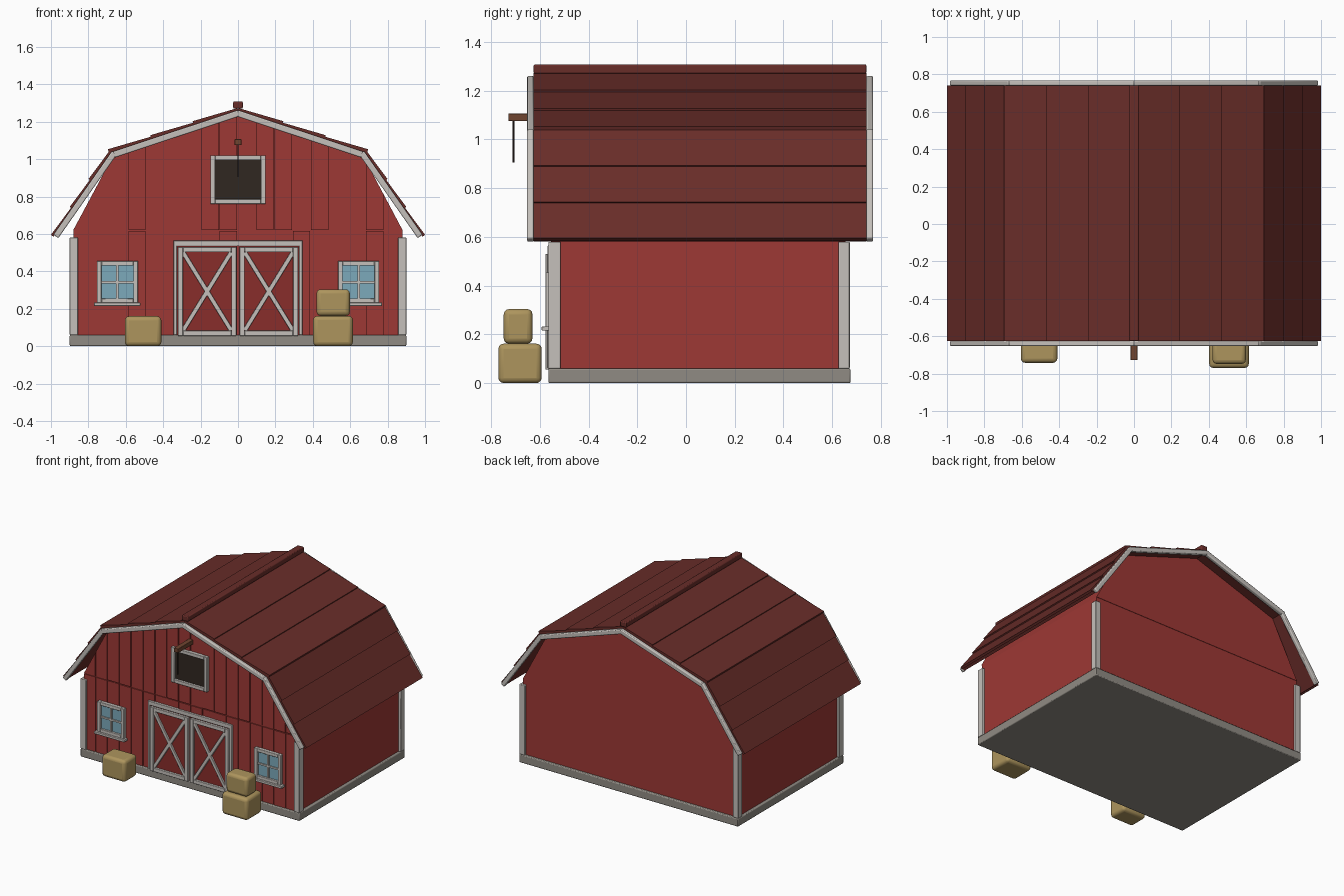
import bpy, bmesh, math, random
from mathutils import Vector

if "Cube" in bpy.data.objects:
    bpy.data.objects.remove(bpy.data.objects["Cube"])
random.seed(4)


def mat(name, r, g, b):
    m = bpy.data.materials.new(name)
    m.diffuse_color = (r, g, b, 1)
    m.use_nodes = True
    m.node_tree.nodes["Principled BSDF"].inputs["Base Color"].default_value = m.diffuse_color
    return m


RED = mat("barn_red", .34, .04, .035)
DOOR = mat("door_red", .25, .027, .024)
ROOF = mat("roof_red", .14, .026, .022)
TRIM = mat("trim", .56, .53, .50)
STONE = mat("stone", .28, .26, .23)
GLASS = mat("glass", .2, .4, .5)
DARK = mat("dark", .03, .02, .015)
WOOD = mat("wood", .16, .06, .03)
HAY = mat("hay", .42, .30, .11)


def prism(name, pts, y0, y1, m, bevel=0, mirror=False, segs=2):
    """Extrude an (x, z) outline from y0 to y1."""
    bm = bmesh.new()
    a = [bm.verts.new((x, y0, z)) for x, z in pts]
    b = [bm.verts.new((x, y1, z)) for x, z in pts]
    n = len(pts)
    bm.faces.new(a)
    bm.faces.new(b[::-1])
    for i in range(n):
        j = (i + 1) % n
        bm.faces.new((a[i], b[i], b[j], a[j]))
    bmesh.ops.recalc_face_normals(bm, faces=bm.faces)
    me = bpy.data.meshes.new(name)
    bm.to_mesh(me)
    bm.free()
    me.materials.append(m)
    o = bpy.data.objects.new(name, me)
    bpy.context.collection.objects.link(o)
    if bevel:
        bv = o.modifiers.new("bevel", 'BEVEL')
        bv.width, bv.segments = bevel, segs
        bpy.context.view_layer.objects.active = o
        o.select_set(True)
        bpy.ops.object.shade_smooth_by_angle(angle=math.radians(40))
        o.select_set(False)
    if mirror:
        o.modifiers.new("mirror", 'MIRROR').use_mirror_merge = False
    return o


def box(name, x0, x1, y0, y1, z0, z1, m, bevel=0, mirror=False, segs=2):
    return prism(name, [(x0, z0), (x1, z0), (x1, z1), (x0, z1)], y0, y1, m, bevel, mirror, segs)


def strip(name, p, q, lo, hi0, hi1, y0, y1, m, bevel=0):
    """Mirrored board along p-q, from offset lo to hi0 (at p) / hi1 (at q)."""
    p, q = Vector(p), Vector(q)
    d = (q - p).normalized()
    n = Vector((-d.y, d.x))
    pts = [p + n * lo, q + n * lo, q + n * hi1, p + n * hi0]
    return prism(name, [tuple(v) for v in pts], y0, y1, m, bevel, True)


def frame(name, x0, x1, z0, z1, w, y0, y1, mirror=True):
    """Four trim boards around a rectangle."""
    for a, b in ((x0, x0 + w), (x1 - w, x1)):
        box(name + "_side", a, b, y0, y1, z0, z1, TRIM, .003, mirror)
    for a, b in ((z0, z0 + w), (z1 - w, z1)):
        box(name + "_rail", x0 + w, x1 - w, y0, y1, a, b, TRIM, .003, mirror)


# Foundation, walls and gable body
F, B = -.545, .655
box("foundation", -.9, .9, -.565, .675, 0, .06, STONE, .006)
box("walls", -.88, .88, F, B, .06, .62, RED)
GABLE = [(.88, .62), (.665, 1.025), (0, 1.245)]
prism("gable", GABLE + [(-x, z) for x, z in GABLE[1::-1]], F, B + .003, RED)


def gable_z(x):
    x = abs(x)
    (x0, z0), (x1, z1), (x2, z2) = GABLE
    if x > x1:
        return z0 + (x0 - x) / (x0 - x1) * (z1 - z0)
    return z2 + x / x1 * (z1 - z2)


# Front planks with slightly uneven depth
N = 18
for i in range(N):
    x0 = -.88 + i * 1.76 / N
    x1 = x0 + 1.76 / N - .005
    box("wall_plank", x0, x1, F - random.uniform(.004, .009), F, .06, .615, RED)
    xs = [x1] + [k for k in (.665, -.665) if x0 < k < x1] + [x0]
    prism("gable_plank", [(x0, .622), (x1, .622)] + [(x, gable_z(x)) for x in xs],
          F - random.uniform(.006, .011), F, RED)

# Corner boards
box("front_corner_board", .855, .9, -.565, -.515, .06, .58, TRIM, .004, True)
box("back_corner_board", .855, .9, .625, .672, .06, .58, TRIM, .004, True)

# Gambrel roof: base slabs, overlapping courses, ridge cap
APEX, KNEE, EAVE = Vector((0, 1.265)), Vector((.68, 1.04)), Vector((.982, .592))
RY0, RY1 = -.625, .74
for p, q, label in ((APEX, KNEE, "upper"), (KNEE, EAVE, "lower")):
    strip(label + "_roof", p, q, -.02, .004, .004, RY0, RY1, ROOF)
    for i in range(3):
        a, b = p.lerp(q, i / 3), p.lerp(q, (i + 1) / 3 + .015)
        strip(label + "_roof_course", a, b, 0, .008, .017, RY0, RY1, ROOF)
box("ridge_cap", -.026, .026, RY0, RY1, 1.27, 1.308, ROOF, .006)

# Barge boards on both gable ends
for y0, y1 in ((-.652, -.625), (.74, .768)):
    strip("upper_barge_board", (0, 1.262), (.67, 1.04), -.034, 0, 0, y0, y1, TRIM, .006)
    strip("lower_barge_board", (.672, 1.042), (.985, .595), -.03, .002, .002, y0, y1, TRIM, .006)

# Double doors with crossed braces
box("door_jamb", .327, .345, -.568, F, .06, .565, TRIM, .003, True)
box("door_header", -.345, .345, -.568, F, .535, .565, TRIM, .003)
box("door_panel", .006, .325, -.56, F, .06, .535, DOOR, 0, True)
frame("door_frame", .008, .322, .055, .53, .028, -.577, -.555)
lo, hi = Vector((.036, .083)), Vector((.294, .502))
for a, b in ((lo, hi), ((lo.x, hi.y), (hi.x, lo.y))):
    strip("door_brace", a, b, -.012, .012, .012, -.573, -.556, TRIM, .003)

# Windows
box("window_glass", .55, .745, -.562, F, .24, .44, GLASS, 0, True)
frame("window_frame", .535, .755, .23, .455, .025, -.577, -.55)
box("window_mullion", .639, .651, -.572, -.555, .25, .435, TRIM, 0, True)
box("window_crossbar", .555, .735, -.571, -.555, .336, .348, TRIM, 0, True)
box("window_sill", .522, .77, -.592, -.55, .215, .233, TRIM, .003, True)

# Hayloft opening, hoist beam and rope
box("loft_opening", -.13, .13, -.56, F, .78, 1.0, DARK)
frame("loft_frame", -.148, .148, .76, 1.02, .026, -.577, F, False)
box("hoist_beam", -.018, .018, -.728, F, 1.075, 1.107, WOOD, .003)
bpy.ops.mesh.primitive_cylinder_add(vertices=8, radius=.004, depth=.175, location=(0, -.708, .992))
rope = bpy.context.object
rope.name = "hoist_rope"
rope.data.materials.append(DARK)

# Hay bales
box("left_hay_bale", -.605, -.41, -.742, -.595, 0, .16, HAY, .022, segs=3)
box("right_hay_bale", .402, .614, -.77, -.592, 0, .162, HAY, .022, segs=3)
box("top_hay_bale", .42, .598, -.748, -.63, .162, .304, HAY, .022, segs=3)
